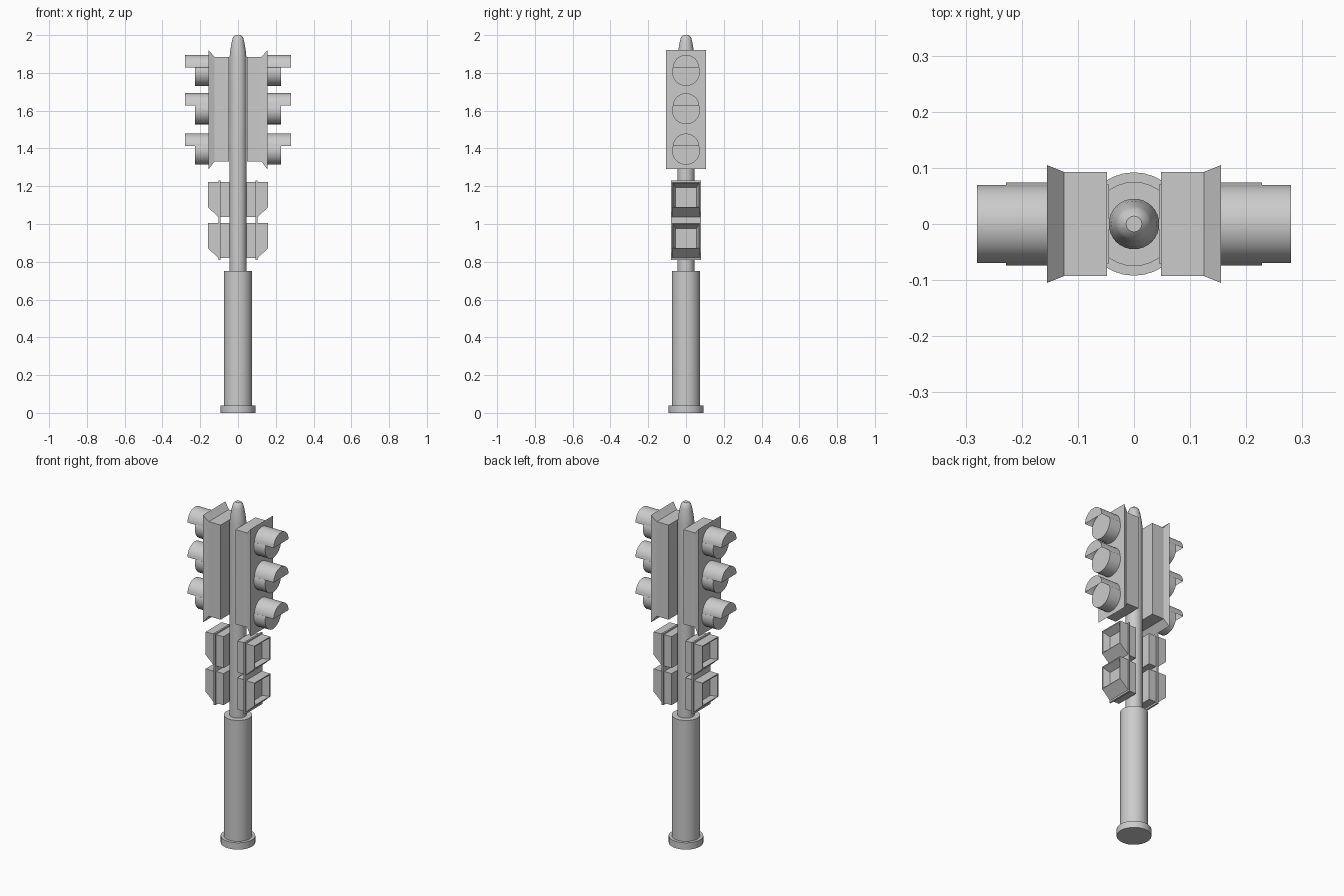
import bpy, bmesh, math

cube = bpy.data.objects.get("Cube")
if cube:
    bpy.data.objects.remove(cube)

grey = bpy.data.materials.new("plain_grey")
grey.use_nodes = True
COLOUR = (0.6, 0.6, 0.6, 1)
grey.diffuse_color = COLOUR
grey.node_tree.nodes["Principled BSDF"].inputs["Base Color"].default_value = COLOUR


def loft(name, rings, smooth=False):
    """Skin a list of equal-sized point rings and cap both ends."""
    bm = bmesh.new()
    loops = [[bm.verts.new(p) for p in ring] for ring in rings]
    n = len(loops[0])
    for a, b in zip(loops, loops[1:]):
        for i in range(n):
            j = (i + 1) % n
            bm.faces.new((a[i], a[j], b[j], b[i]))
    bm.faces.new(loops[0])
    bm.faces.new(loops[-1])
    bmesh.ops.recalc_face_normals(bm, faces=bm.faces)
    mesh = bpy.data.meshes.new(name)
    bm.to_mesh(mesh)
    bm.free()
    mesh.materials.append(grey)
    obj = bpy.data.objects.new(name, mesh)
    bpy.context.collection.objects.link(obj)
    if smooth:
        bpy.ops.object.select_all(action="DESELECT")
        obj.select_set(True)
        bpy.context.view_layer.objects.active = obj
        bpy.ops.object.shade_smooth_by_angle(angle=math.radians(35))
    return obj


def turned(name, profile, sides=32):
    """Solid of revolution about z from (radius, height) pairs."""
    angles = [math.tau * i / sides for i in range(sides)]
    return loft(name, [[(r * math.cos(a), r * math.sin(a), z) for a in angles]
                       for r, z in profile], True)


def rect(x, half_y, z0, z1):
    return [(x, -half_y, z0), (x, half_y, z0), (x, half_y, z1), (x, -half_y, z1)]


def arc(radius, z, start, end, steps):
    return [(radius * math.cos(start + (end - start) * i / steps),
             z + radius * math.sin(start + (end - start) * i / steps))
            for i in range(steps + 1)]


# Post
turned("base_disc", [(0.092, 0), (0.092, 0.04)])
turned("post_sleeve", [(0.075, 0.04), (0.075, 0.75)])
turned("pole", [(0.045, 0.75), (0.045, 1.88), (0.041, 1.92), (0.032, 1.97),
                (0.026, 1.99), (0.014, 2.0)])

for side, s in (("left", 1), ("right", -1)):
    # Signal housing with flared front edge
    loft(side + "_signal_housing", [rect(s * 0.048, 0.093, 1.33, 1.885),
                                    rect(s * 0.125, 0.093, 1.33, 1.885),
                                    rect(s * 0.155, 0.105, 1.29, 1.92)])

    # Lamp barrels and crescent hoods
    for level, z in (("top", 1.805), ("middle", 1.602), ("bottom", 1.388)):
        circle = arc(0.074, z, 0, math.tau, 32)[:-1]
        loft(f"{side}_{level}_lamp", [[(s * x, y, h) for y, h in circle]
                                      for x in (0.155, 0.228)], True)
        low = math.asin(0.025 / 0.074)
        crescent = (arc(0.0695, z + 0.021, 0.05, math.pi - 0.05, 20)
                    + arc(0.074, z, math.pi - low, low, 20))
        loft(f"{side}_{level}_hood", [[(s * x, y, h) for y, h in crescent]
                                      for x in (0.155, 0.28)], True)

    # Crossing signals: mounting plate, rear boxes, hollow hoods
    loft(side + "_mounting_plate", [rect(s * 0.093, 0.08, 0.81, 1.23),
                                    rect(s * 0.103, 0.08, 0.81, 1.23)])
    for level, z in (("upper", 1.037), ("lower", 0.82)):
        top = z + 0.185
        loft(f"{side}_{level}_rear_box", [rect(s * 0.045, 0.07, z, top),
                                          rect(s * 0.093, 0.07, z, top)])
        loft(f"{side}_{level}_crossing_hood", [
            rect(s * 0.103, 0.074, z, top),
            rect(s * 0.158, 0.074, z + 0.05, top),
            rect(s * 0.158, 0.068, z + 0.053, top - 0.006),
            rect(s * 0.118, 0.056, z + 0.053, top - 0.028)])
